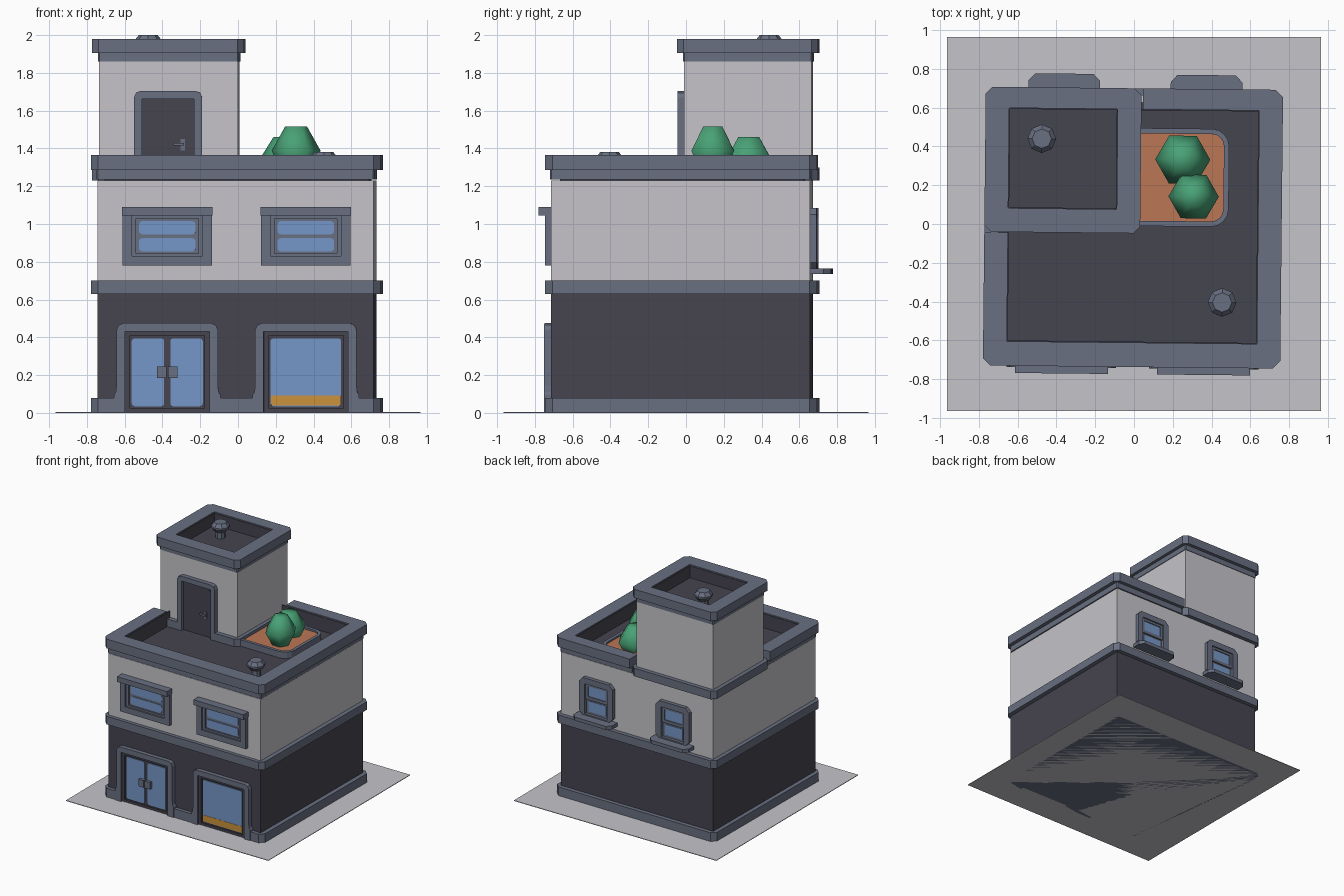
import bpy, bmesh, math

if "Cube" in bpy.data.objects:
    bpy.data.objects.remove(bpy.data.objects["Cube"], do_unlink=True)

TWIST = -0.0105  # the building sits slightly turned on its plot


def material(name, *rgb):
    m = bpy.data.materials.new(name)
    m.use_nodes = True
    m.diffuse_color = (*rgb, 1)
    m.node_tree.nodes["Principled BSDF"].inputs["Base Color"].default_value = (*rgb, 1)
    return m


SLATE = material("slate trim", 0.14, 0.16, 0.22)
DARK = material("dark charcoal", 0.06, 0.058, 0.08)
WALL = material("pale plaster", 0.56, 0.55, 0.585)
GLASS = material("blue glass", 0.18, 0.31, 0.58)
SOIL = material("terracotta soil", 0.50, 0.18, 0.09)
LEAF = material("leaf green", 0.065, 0.36, 0.18)
GOLD = material("amber panel", 0.60, 0.29, 0.045)


def finish(name, bm, mat, twist=TWIST):
    bmesh.ops.recalc_face_normals(bm, faces=bm.faces)
    me = bpy.data.meshes.new(name)
    bm.to_mesh(me)
    bm.free()
    me.materials.append(mat)
    ob = bpy.data.objects.new(name, me)
    ob.rotation_euler.z = twist
    bpy.context.collection.objects.link(ob)
    return ob


def rect(x0, x1, y0, y1, c=0.0, n=1):
    """Rectangle outline whose corners are cut (n=1) or rounded (n>1)."""
    if not c:
        return [(x0, y0), (x1, y0), (x1, y1), (x0, y1)]
    pts = []
    corners = [(x0 + c, y0 + c), (x1 - c, y0 + c), (x1 - c, y1 - c), (x0 + c, y1 - c)]
    for k, (cx, cy) in enumerate(corners):
        for i in range(n + 1):
            a = math.pi * (1 + k / 2 + i / n / 2)
            pts.append((cx + c * math.cos(a), cy + c * math.sin(a)))
    return pts


def prism(name, outer, lo, hi, mat, axis="z", hole=None, twist=TWIST):
    """Extrude an outline along z or y; a hole has as many points as the outline."""
    bm = bmesh.new()

    def loop(pts, t):
        return [bm.verts.new((a, b, t) if axis == "z" else (a, t, b)) for a, b in pts]

    def bridge(p, q):
        for i in range(len(p)):
            j = (i + 1) % len(p)
            bm.faces.new((p[i], p[j], q[j], q[i]))

    o0, o1 = loop(outer, lo), loop(outer, hi)
    bridge(o0, o1)
    if hole:
        h0, h1 = loop(hole, lo), loop(hole, hi)
        bridge(h0, h1)
        bridge(o0, h0)
        bridge(o1, h1)
    else:
        bm.faces.new(o0)
        bm.faces.new(o1)
    return finish(name, bm, mat, twist)


def lathe(name, x, y, z, profile, sides, mat):
    """Stack of polygon rings given as (radius, height)."""
    bm = bmesh.new()
    rings = [[bm.verts.new((x + r * math.cos(math.tau * i / sides),
                            y + r * math.sin(math.tau * i / sides), z + h))
              for i in range(sides)] for r, h in profile]
    for p, q in zip(rings, rings[1:]):
        for i in range(sides):
            j = (i + 1) % sides
            bm.faces.new((p[i], p[j], q[j], q[i]))
    bm.faces.new(rings[0])
    bm.faces.new(rings[-1])
    return finish(name, bm, mat)


def arch(cx, w, z0, top, t, foot=0.0):
    """Door surround outline, open at the bottom, with flared feet."""
    c = 0.035
    right = [(w + foot, z0), (w + foot, z0 + 0.09), (w + foot / 3, z0 + 0.105), (w, z0 + 0.14),
             (w, top - c), (w - c * 0.3, top - c * 0.3), (w - c, top)]
    inner = [(-(w - t), z0), (-(w - t), top - t), (w - t, top - t), (w - t, z0)]
    left = [(-a, b) for a, b in reversed(right)]
    return [(cx + a, b) for a, b in right + left + inner]


# Plot and main volumes
prism("ground_plate", rect(-0.965, 0.965, -0.965, 0.965), 0, 0.005, WALL, twist=0)
body = rect(-0.737, 0.725, -0.708, 0.665)
trim = rect(-0.772, 0.762, -0.738, 0.70, 0.038)
prism("ground_floor_wall", body, 0.005, 0.64, DARK)
prism("upper_floor_wall", body, 0.69, 1.23, WALL)
prism("middle_trim", trim, 0.63, 0.70, SLATE)
prism("roof_floor", rect(-0.70, 0.70, -0.66, 0.63), 1.22, 1.235, DARK)

# Base trim, notched at both front openings
bays = (-0.367, 0.367)
notches = [p for cx in bays for p in ((cx - 0.23, -0.738), (cx - 0.23, -0.70),
                                      (cx + 0.23, -0.70), (cx + 0.23, -0.738))]
prism("base_trim", trim[:2] + notches + trim[2:], 0, 0.08, SLATE)


# Parapet, open at the corner where the tower stands
def parapet(name, x0, x1, y0, y1, c, lo, hi):
    pts = [(x0, -0.05), (x0, y0 + c), (x0 + c, y0), (x1 - c, y0), (x1, y0 + c), (x1, y1 - c),
           (x1 - c, y1), (0.04, y1), (0.04, 0.592), (0.64, 0.592), (0.64, -0.612),
           (-0.65, -0.612), (-0.65, -0.05)]
    prism(name, pts, lo, hi, SLATE)


parapet("parapet_cap", -0.772, 0.762, -0.738, 0.70, 0.038, 1.285, 1.365)
parapet("parapet_band", -0.742, 0.73, -0.713, 0.67, 0.008, 1.235, 1.285)
prism("parapet_lining", rect(-0.652, 0.642, -0.614, 0.594), 1.23, 1.355, DARK,
      hole=rect(-0.645, 0.635, -0.607, 0.587))

# Tower
prism("tower_wall", rect(-0.737, 0.0, -0.01, 0.665), 1.225, 1.865, WALL)
ledge = rect(-0.772, 0.032, -0.048, 0.70, 0.035)
door_gap = [(-0.37 + s * 0.14, y) for s, y in ((-1, -0.048), (-1, -0.008), (1, -0.008), (1, -0.048))]
prism("tower_base_trim", ledge[:2] + door_gap + ledge[2:], 1.23, 1.30, SLATE)
well = rect(-0.65, -0.09, 0.075, 0.592, 0.004)
prism("tower_cap", ledge, 1.905, 1.98, SLATE, hole=well)
prism("tower_band", rect(-0.742, 0.005, -0.015, 0.67, 0.008), 1.86, 1.905, SLATE, hole=well)
prism("tower_lining", rect(-0.652, -0.088, 0.073, 0.594), 1.86, 1.97, DARK,
      hole=rect(-0.645, -0.095, 0.08, 0.587))
prism("tower_roof_floor", rect(-0.66, -0.08, 0.06, 0.60), 1.862, 1.868, DARK)

# Roof door with handle
prism("roof_door_frame", arch(-0.37, 0.18, 1.23, 1.705, 0.042), -0.048, 0.0, SLATE, "y")
prism("roof_door", rect(-0.51, -0.23, 1.235, 1.665), -0.02, 0.0, DARK, "y")
prism("roof_door_inset", rect(-0.495, -0.245, 1.24, 1.65, 0.02), -0.025, -0.02, DARK, "y")
prism("roof_door_plate", rect(-0.305, -0.28, 1.39, 1.45), -0.031, -0.025, SLATE, "y")
prism("roof_door_handle", rect(-0.34, -0.285, 1.415, 1.43), -0.045, -0.031, SLATE, "y")

# Ground floor openings
for cx, side in zip(bays, ("right", "left")):
    prism(side + "_entry_surround", arch(cx, 0.268, 0.005, 0.475, 0.045, 0.014),
          -0.744, -0.70, SLATE, "y")
    prism(side + "_entry_back", rect(cx - 0.225, cx + 0.225, 0.005, 0.43), -0.714, -0.70, DARK, "y")
    prism(side + "_entry_jamb", rect(cx - 0.225, cx + 0.225, 0.006, 0.431), -0.73, -0.71, DARK, "y",
          hole=rect(cx - 0.198, cx + 0.198, 0.025, 0.41))
    if side == "right":
        for s in (-1, 1):
            mid = cx + s * 0.102
            prism("door_glass", rect(mid - 0.086, mid + 0.086, 0.035, 0.395, 0.015, 2),
                  -0.72, -0.712, GLASS, "y")
            hx = cx + s * 0.03
            prism("door_handle", rect(hx - 0.025, hx + 0.025, 0.185, 0.245), -0.745, -0.712, SLATE, "y")
    else:
        prism("shop_glass", rect(cx - 0.187, cx + 0.187, 0.035, 0.395, 0.015, 2),
              -0.72, -0.712, GLASS, "y")
        prism("shop_amber_panel", rect(cx - 0.186, cx + 0.186, 0.038, 0.092), -0.722, -0.715, GOLD, "y")

# Upper windows, wide at the front and tall at the back
for cx in bays:
    def box(half, z0, z1, c=0.0, n=1):
        return rect(cx - half, cx + half, z0, z1, c, n)

    prism("front_window_frame", box(0.237, 0.78, 1.06), -0.74, -0.70, SLATE, "y",
          hole=box(0.187, 0.83, 1.045))
    prism("front_window_lintel", box(0.24, 1.045, 1.09), -0.775, -0.70, SLATE, "y")
    prism("front_window_sash", box(0.188, 0.829, 1.046), -0.725, -0.70, SLATE, "y",
          hole=box(0.165, 0.845, 1.03))
    prism("front_window_panel", box(0.17, 0.84, 1.04), -0.714, -0.70, SLATE, "y")
    for z in (0.855, 0.945):
        prism("front_window_pane", box(0.15, z, z + 0.07, 0.018, 3), -0.719, -0.712, GLASS, "y")

    prism("back_window_frame", box(0.16, 0.76, 1.085, 0.035), 0.66, 0.697, SLATE, "y",
          hole=box(0.108, 0.775, 1.035, 0.004))
    prism("back_window_panel", box(0.11, 0.77, 1.04), 0.66, 0.672, SLATE, "y")
    prism("back_window_upper_sash", box(0.108, 0.90, 1.035), 0.67, 0.685, SLATE, "y",
          hole=box(0.085, 0.925, 1.015))
    for z in (0.795, 0.925):
        prism("back_window_pane", box(0.085, z, z + 0.09), 0.67, 0.677, GLASS, "y")
    sill = [(cx + a, b) for a, b in ((-0.185, 0.66), (0.185, 0.66), (0.185, 0.735),
                                     (0.15, 0.772), (-0.15, 0.772), (-0.185, 0.735))]
    prism("back_window_sill", sill, 0.735, 0.765, SLATE)


# Planter against the tower, with bushes
def bed(inset):
    return rect(-0.2, 0.487 - inset, -0.01 + inset, 0.495 - inset, 0.09 - inset, 4)


prism("planter_rim", bed(0), 1.23, 1.29, SLATE, hole=bed(0.027))
prism("planter_soil", bed(0.025), 1.23, 1.275, SOIL)
for x, y, z, r, h in ((0.306, 0.145, 1.26, 0.13, 0.255), (0.248, 0.335, 1.21, 0.142, 0.25)):
    bush = lathe("bush", x, y, z, [(r * 0.5, 0), (r, h * 0.5), (r * 0.45, h)], 6, LEAF)
    bush.data.polygons.foreach_set("use_smooth", [True] * len(bush.data.polygons))

# Mushroom roof vents
for x, y, z in ((0.459, -0.40, 1.235), (-0.48, 0.435, 1.855)):
    lathe("roof_vent", x, y, z, [(0.04, 0), (0.04, 0.065), (0.05, 0.07), (0.074, 0.1),
                                 (0.074, 0.115), (0.05, 0.145)], 8, SLATE)
